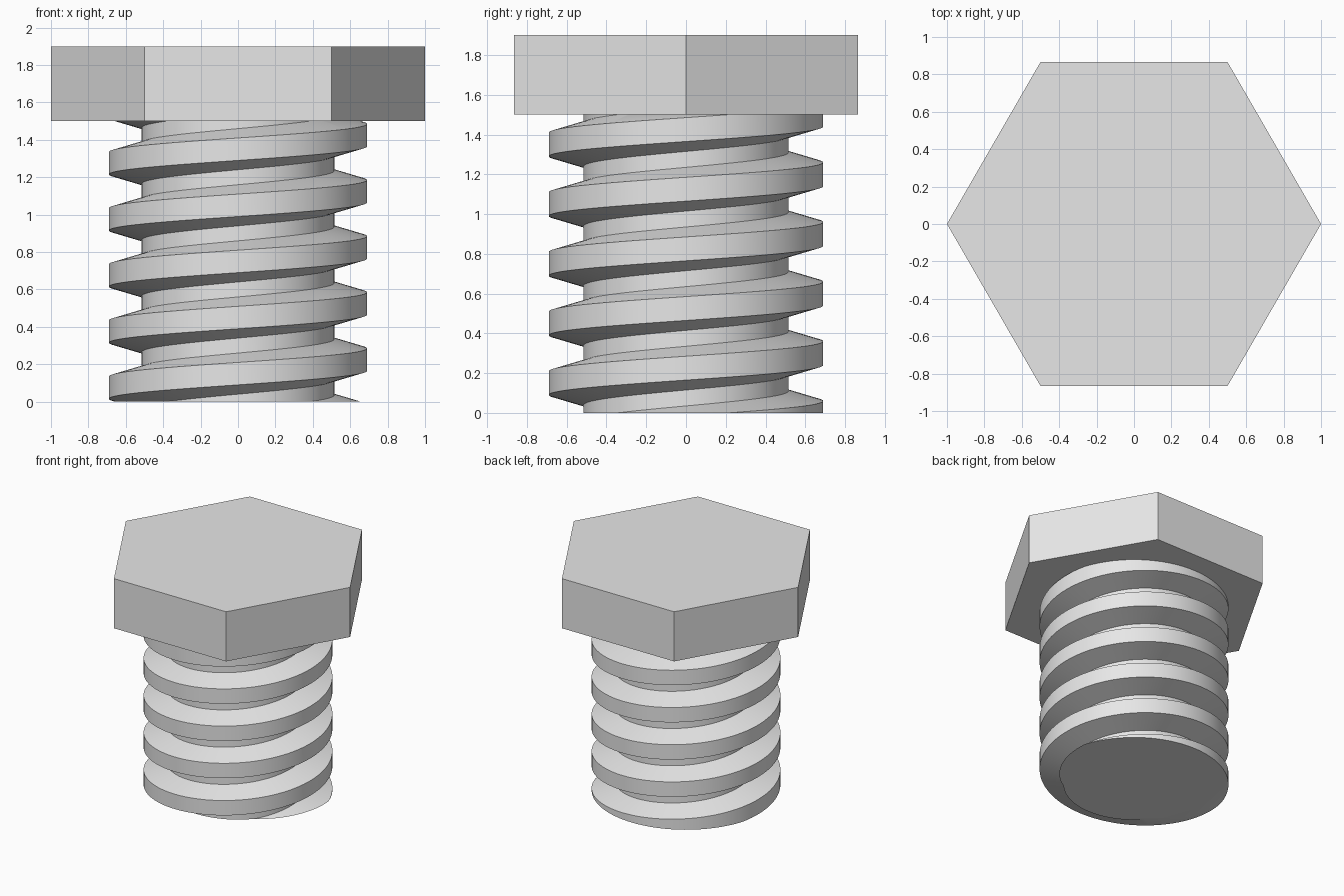
import bpy, bmesh, math

cube = bpy.data.objects.get("Cube")
if cube:
    bpy.data.objects.remove(cube, do_unlink=True)

PITCH = 0.3
STEPS = 96                      # segments per turn
ROOT, CREST = 0.515, 0.69       # thread radii
HEAD_Z, TOP_Z = 1.5, 1.9
# One thread period: (radius, height from crest centre)
PROFILE = [(ROOT, -0.11), (CREST, -0.06), (CREST, 0.06), (ROOT, 0.11)]

steel = bpy.data.materials.new("plain steel grey")
steel.use_nodes = True
GREY = (0.8, 0.8, 0.8, 1.0)
steel.diffuse_color = GREY
steel.node_tree.nodes["Principled BSDF"].inputs["Base Color"].default_value = GREY


def add_object(name, bm):
    bmesh.ops.recalc_face_normals(bm, faces=bm.faces)
    mesh = bpy.data.meshes.new(name)
    bm.to_mesh(mesh)
    bm.free()
    obj = bpy.data.objects.new(name, mesh)
    bpy.context.collection.objects.link(obj)
    mesh.materials.append(steel)
    return obj


def trim(bm, z, above):
    """Cut the open shaft flat at height z and cap it."""
    cut = bmesh.ops.bisect_plane(
        bm, geom=bm.verts[:] + bm.edges[:] + bm.faces[:], dist=1e-6,
        plane_co=(0, 0, z), plane_no=(0, 0, 1),
        clear_outer=above, clear_inner=not above)
    rim = [e for e in cut["geom_cut"]
           if isinstance(e, bmesh.types.BMEdge) and e.is_boundary]
    bmesh.ops.edgeloop_fill(bm, edges=rim)


# Threaded shaft: a right-handed helical sheet, one turn meeting the next
bm = bmesh.new()
turns = range(-2, 8)
columns = []
for i in range(STEPS + 1):
    part = i / STEPS
    a = math.tau * part + math.pi / 2
    columns.append([bm.verts.new((r * math.cos(a), r * math.sin(a),
                                  h + PITCH * (t + part)))
                    for t in turns for r, h in PROFILE])
for left, right in zip(columns, columns[1:]):
    for k in range(len(left) - 1):
        bm.faces.new((left[k], right[k], right[k + 1], left[k + 1]))
bmesh.ops.remove_doubles(bm, verts=bm.verts, dist=1e-4)
trim(bm, 0.0, above=False)
trim(bm, HEAD_Z + 0.01, above=True)
shaft = add_object("threaded_shaft", bm)

# Smooth helical faces with sharp thread edges
bpy.ops.object.select_all(action="DESELECT")
shaft.select_set(True)
bpy.context.view_layer.objects.active = shaft
bpy.ops.object.shade_smooth_by_angle(angle=math.radians(30))

# Hexagonal head, with corners on the x axis
bm = bmesh.new()
base = bm.faces.new([bm.verts.new((math.cos(k * math.pi / 3),
                                   math.sin(k * math.pi / 3), HEAD_Z))
                     for k in range(6)])
walls = bmesh.ops.extrude_face_region(bm, geom=[base], use_keep_orig=True)
for v in walls["geom"]:
    if isinstance(v, bmesh.types.BMVert):
        v.co.z = TOP_Z
add_object("hex_head", bm)
